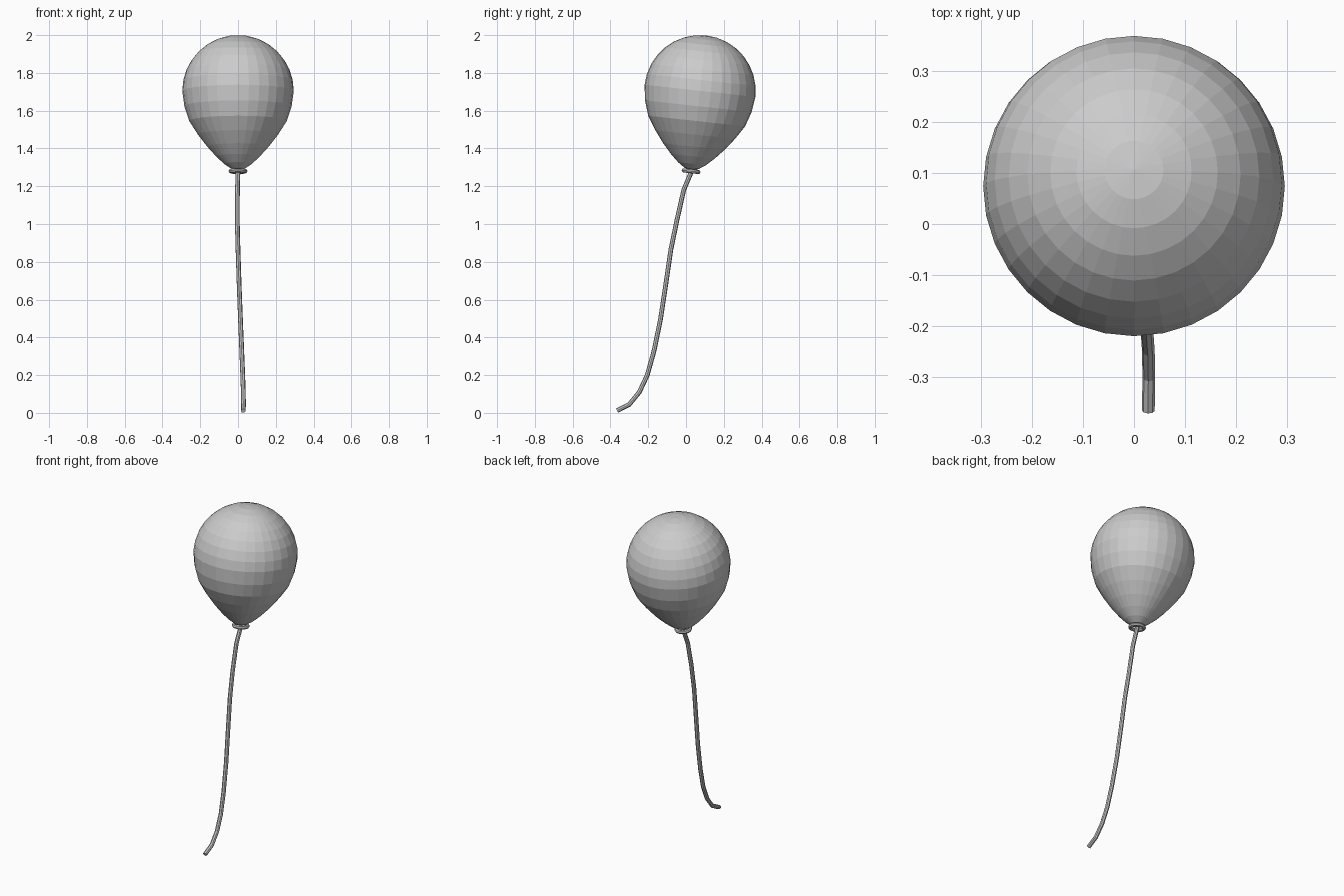
import bpy, bmesh
from math import sin, cos, pi, radians
from mathutils import Matrix

if "Cube" in bpy.data.objects:
    bpy.data.objects.remove(bpy.data.objects["Cube"])

TILT = radians(-6.3)          # top leans towards +y
R = 0.295                     # widest radius
CENTRE = (0, 0.074, 1.705)
place = Matrix.Translation(CENTRE) @ Matrix.Rotation(TILT, 4, 'X')


def lathe(name, profile, sides, closed=False):
    """Spin (radius, height) points about the tilted balloon axis."""
    bm = bmesh.new()
    rings = []
    for r, h in profile:
        if r < 1e-5:
            rings.append([bm.verts.new((0, 0, h))])
        else:
            rings.append([bm.verts.new((r * cos(2 * pi * i / sides),
                                        r * sin(2 * pi * i / sides), h))
                          for i in range(sides)])
    pairs = list(zip(rings, rings[1:]))
    if closed:
        pairs.append((rings[-1], rings[0]))
    for a, b in pairs:
        for i in range(sides):
            j = (i + 1) % sides
            quad = [a[i % len(a)], a[j % len(a)], b[j % len(b)], b[i % len(b)]]
            bm.faces.new(list(dict.fromkeys(quad)))
    bmesh.ops.recalc_face_normals(bm, faces=bm.faces)
    me = bpy.data.meshes.new(name)
    bm.to_mesh(me)
    bm.free()
    ob = bpy.data.objects.new(name, me)
    ob.matrix_world = place
    bpy.context.collection.objects.link(ob)
    return ob


# Balloon: round upper half, lower half stretched and narrowed to the neck
profile = [(R * sin(i * pi / 16), R * cos(i * pi / 16)) for i in range(9)]
profile[0] = (0, R)
profile += [(0.284, -0.082), (0.258, -0.161), (0.212, -0.233), (0.163, -0.297),
            (0.116, -0.349), (0.074, -0.388), (0.038, -0.413), (0, -0.422)]
lathe("balloon", profile, 32)

# Rolled ring at the neck
ring = [(0.039 + 0.011 * cos(k * pi / 4), -0.428 + 0.011 * sin(k * pi / 4))
        for k in range(8)]
lathe("neck_ring", ring, 24, closed=True)

# String: eight-sided tube along a trailing path
path = [(0, 0.03, 1.28), (-0.003, -0.012, 1.18), (-0.004, -0.048, 1.02),
        (0, -0.080, 0.865), (0.006, -0.107, 0.68), (0.013, -0.135, 0.495),
        (0.02, -0.17, 0.325), (0.025, -0.205, 0.20), (0.028, -0.247, 0.11),
        (0.029, -0.30, 0.045), (0.028, -0.365, 0.0115)]
curve = bpy.data.curves.new("string", 'CURVE')
curve.dimensions = '3D'
curve.bevel_depth = 0.0125
curve.bevel_resolution = 2
curve.use_fill_caps = True
spline = curve.splines.new('POLY')
spline.points.add(len(path) - 1)
for p, co in zip(spline.points, path):
    p.co = (*co, 1)
spline.use_smooth = False
bpy.context.collection.objects.link(bpy.data.objects.new("string", curve))
